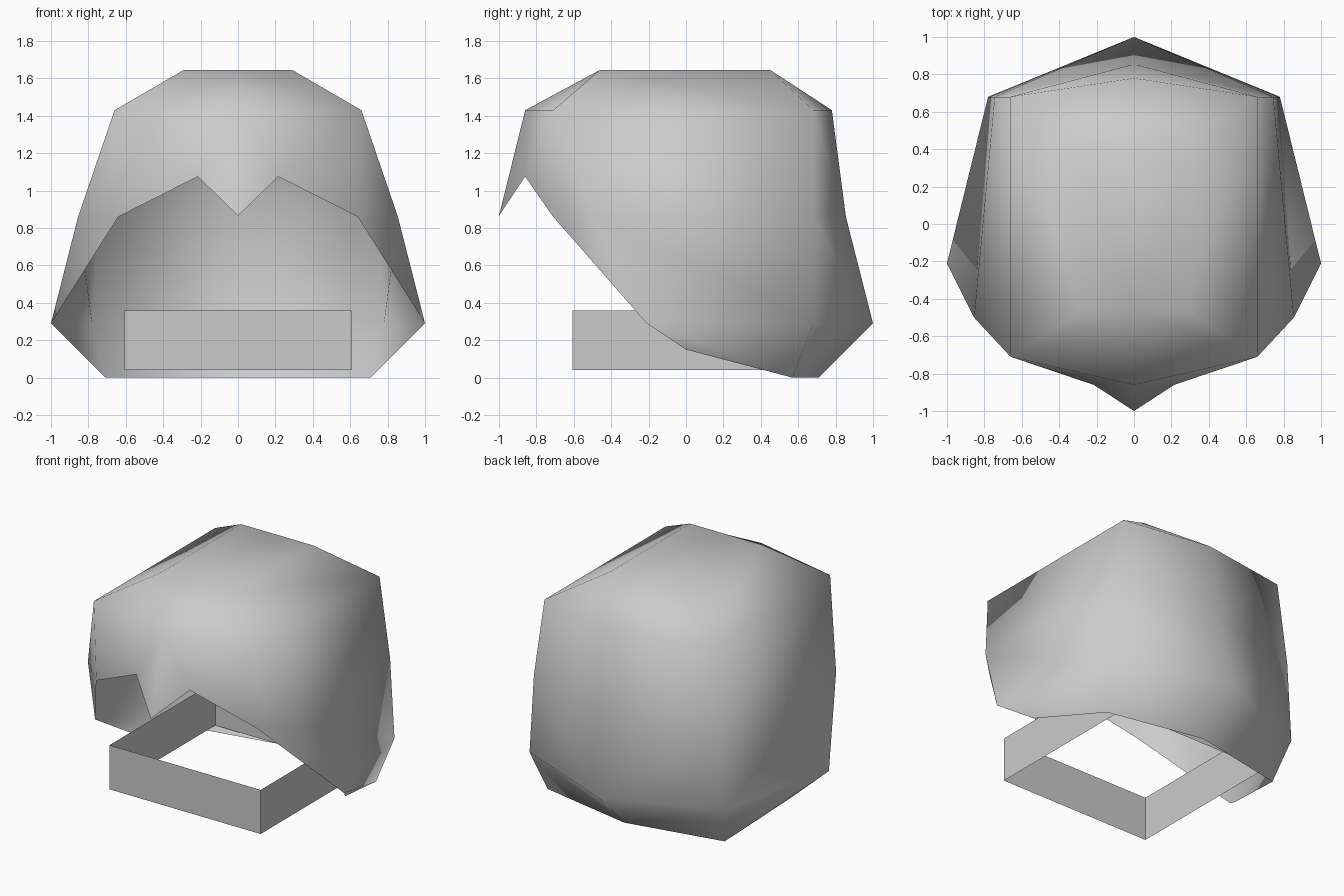
import bpy
import bmesh
from math import pi, sqrt
from mathutils import Matrix

default_cube = bpy.data.objects.get("Cube")
if default_cube:
    bpy.data.objects.remove(default_cube, do_unlink=True)

# One plain grey for everything
grey = bpy.data.materials.new("plain_grey")
grey.use_nodes = True
colour = (0.6, 0.6, 0.6, 1.0)
grey.diffuse_color = colour
grey.node_tree.nodes["Principled BSDF"].inputs["Base Color"].default_value = colour


def add_object(name, bm):
    mesh = bpy.data.meshes.new(name)
    bm.to_mesh(mesh)
    bm.free()
    mesh.materials.append(grey)
    obj = bpy.data.objects.new(name, mesh)
    bpy.context.collection.objects.link(obj)
    return obj


# Hair shell: left half, as rows running from the front round to the back
bm = bmesh.new()


def row(*points):
    return [bm.verts.new(p) for p in points]


def bridge(upper, lower):
    for i in range(len(upper) - 1):
        bm.faces.new((upper[i], lower[i], lower[i + 1], upper[i + 1]))


crown = row((0, -.46, 1.645), (.29, -.46, 1.645), (.29, .45, 1.645), (0, .45, 1.645))
brow = row((0, -.86, 1.43), (.66, -.71, 1.43), (.66, .68, 1.43), (0, .78, 1.43))
ear = row((.855, -.5, .86), (.745, .68, .86), (0, .855, .86))
nape = row((1, -.21, .29), (.78, .68, .29), (0, 1, .29))
hem = row((.86, 0, .15), (.71, .57, 0), (0, .71, 0))

bm.faces.new(crown)
bridge(crown, brow)
bridge(brow[1:], ear)
bridge(ear, nape)
bridge(nape, hem)

# Fringe: centre point, notch and temple
tip, notch, temple = row((0, -1, .865), (.215, -.86, 1.075), (.64, -.71, .86))
for face in ((brow[0], tip, notch), (brow[0], notch, brow[1]),
             (brow[1], notch, temple), (brow[1], temple, ear[0]),
             (ear[0], temple, nape[0])):
    bm.faces.new(face)
bmesh.ops.recalc_face_normals(bm, faces=bm.faces)
if crown[0].link_faces[0].normal.z < 0:
    bmesh.ops.reverse_faces(bm, faces=bm.faces)
for face in bm.faces:
    face.smooth = True

hair = add_object("hair_shell", bm)
mirror = hair.modifiers.new("mirror", 'MIRROR')
mirror.use_clip = True

# Square open band around the lower head
bm = bmesh.new()
radius = .607 * sqrt(2)
bmesh.ops.create_cone(bm, cap_ends=False, segments=4, radius1=radius,
                      radius2=radius, depth=.32,
                      matrix=Matrix.Translation((0, 0, .2)) @ Matrix.Rotation(pi / 4, 4, 'Z'))
add_object("square_band", bm)
